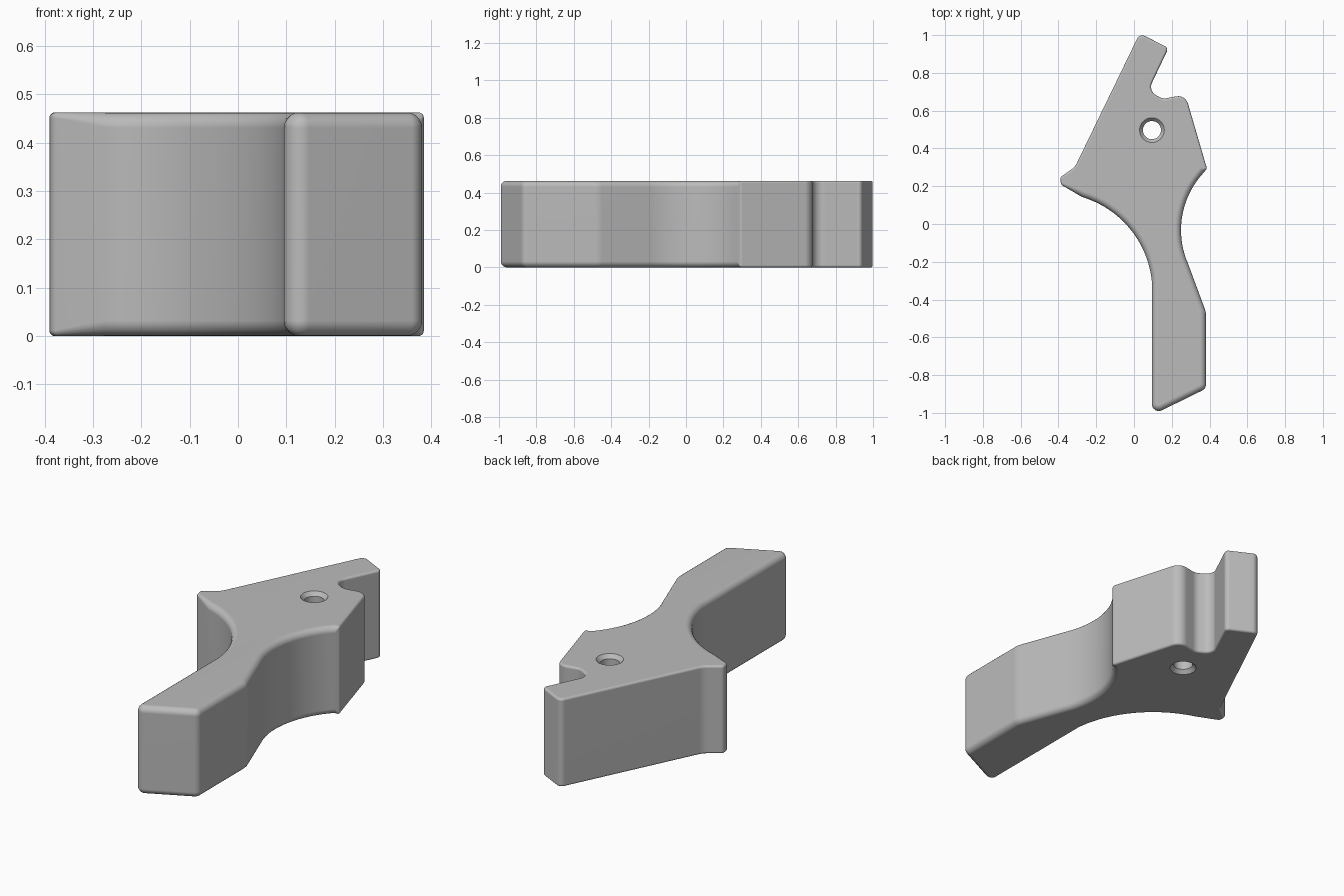
import bpy, bmesh, math
from mathutils import Vector

if "Cube" in bpy.data.objects:
    bpy.data.objects.remove(bpy.data.objects["Cube"])

HEIGHT, SOFT, CRISP = 0.463, 0.032, 0.012

grey = bpy.data.materials.new("plain grey")
grey.use_nodes = True
grey.diffuse_color = (0.5, 0.5, 0.5, 1)
grey.node_tree.nodes["Principled BSDF"].inputs["Base Color"].default_value = (0.5, 0.5, 0.5, 1)


def arc(a, m, b, rim, steps=20):
    """Points on the circle through a, m and b, ends included."""
    a, m, b = Vector(a), Vector(m), Vector(b)
    u, v = m - a, b - a
    d = 2 * u.cross(v)
    c = a + Vector((v.y * u.dot(u) - u.y * v.dot(v), u.x * v.dot(v) - v.x * u.dot(u))) / d
    turn = (b - c).angle_signed(a - c)
    out = []
    for i in range(steps + 1):
        t = turn * i / steps
        r = a - c
        out.append((c.x + r.x * math.cos(t) - r.y * math.sin(t),
                    c.y + r.x * math.sin(t) + r.y * math.cos(t), 0, rim))
    return out


def rounded(corners, steps=6):
    """Replace every corner (x, y, radius, rim) that has a radius by a fillet."""
    out = []
    for i, (x, y, r, rim) in enumerate(corners):
        p = Vector((x, y))
        if not r:
            out.append((p, rim))
            continue
        d0 = (Vector(corners[i - 1][:2]) - p).normalized()
        d1 = (Vector(corners[(i + 1) % len(corners)][:2]) - p).normalized()
        half = d0.angle(d1) / 2
        centre = p + (d0 + d1).normalized() * r / math.sin(half)
        s = p + d0 * r / math.tan(half) - centre
        e = p + d1 * r / math.tan(half) - centre
        for k in range(steps + 1):
            w = s.lerp(e, k / steps) if k in (0, steps) else s.slerp(e, k / steps)
            out.append((centre + w.normalized() * r, rim))
    return out


# Outline, anticlockwise from the tip of the finger lever
corners = [(0.095, -1.012, 0.036, SOFT), (0.381, -0.872, 0.036, SOFT),
           (0.381, -0.466, 0.1, SOFT)]
corners += arc((0.286, -0.21), (0.249, -0.04), (0.372, 0.275), SOFT)
corners += [(0.386, 0.294, 0.014, CRISP),
            (0.272, 0.685, 0.055, CRISP), (0.152, 0.662, 0.055, CRISP),
            (0.075, 0.705, 0.05, CRISP), (0.183, 0.932, 0.022, CRISP),
            (0.03, 1.009, 0.03, CRISP),
            (-0.312, 0.303, 0.08, CRISP), (-0.392, 0.246, 0.02, CRISP),
            (-0.386, 0.208, 0.02, CRISP)]
corners += arc((-0.275, 0.143), (0.0, -0.053), (0.095, -0.307), SOFT)
outline = rounded(corners)

# Inward direction at each outline point
count = len(outline)
inward = []
for i in range(count):
    p = outline[i][0]
    a = (p - outline[i - 1][0]).normalized()
    b = (outline[(i + 1) % count][0] - p).normalized()
    n = Vector((-a.y - b.y, a.x + b.x)).normalized()
    inward.append(n / max(n.dot(Vector((-a.y, a.x))), 0.5))

# Body: stacked rings give the rounded top and bottom rims
bm = bmesh.new()
rings = []
SEG = 5
angles = [math.pi / 2 * k / SEG for k in range(SEG + 1)]
for top in (False, True):
    for t in (reversed(angles) if top else angles):
        ring = []
        for (p, rim), n in zip(outline, inward):
            q = p + n * rim * (1 - math.sin(t))
            z = rim * (1 - math.cos(t))
            ring.append(bm.verts.new((q.x, q.y, HEIGHT - z if top else z)))
        rings.append(ring)
for lo, hi in zip(rings, rings[1:]):
    for i in range(count):
        j = (i + 1) % count
        bm.faces.new((lo[i], lo[j], hi[j], hi[i]))
bm.faces.new(reversed(rings[0]))
bm.faces.new(rings[-1])
mesh = bpy.data.meshes.new("trigger_lever")
bm.to_mesh(mesh)
bm.free()
mesh.materials.append(grey)
body = bpy.data.objects.new("trigger_lever", mesh)
bpy.context.collection.objects.link(body)

# Pivot hole: a spool-shaped cutter flared at both faces
bm = bmesh.new()
loops = []
for z, r in ((-0.02, 0.083), (0.02, 0.048), (HEIGHT - 0.02, 0.048), (HEIGHT + 0.02, 0.083)):
    loops.append([bm.verts.new((0.095 + r * math.cos(math.tau * k / 40),
                                0.497 + r * math.sin(math.tau * k / 40), z)) for k in range(40)])
for lo, hi in zip(loops, loops[1:]):
    for i in range(40):
        j = (i + 1) % 40
        bm.faces.new((lo[i], lo[j], hi[j], hi[i]))
bm.faces.new(reversed(loops[0]))
bm.faces.new(loops[-1])
cut_mesh = bpy.data.meshes.new("pivot_hole_cutter")
bm.to_mesh(cut_mesh)
bm.free()
cut_mesh.materials.append(grey)
cutter = bpy.data.objects.new("pivot_hole_cutter", cut_mesh)
cutter.hide_render = True
bpy.context.collection.objects.link(cutter)

bpy.ops.object.select_all(action='DESELECT')
body.select_set(True)
bpy.context.view_layer.objects.active = body
hole = body.modifiers.new("pivot_hole", 'BOOLEAN')
hole.operation = 'DIFFERENCE'
hole.solver = 'EXACT'
hole.object = cutter
bpy.ops.object.modifier_apply(modifier=hole.name)
bpy.data.objects.remove(cutter)

# Smooth rims with flat large faces
bpy.ops.object.shade_smooth_by_angle(angle=math.radians(30))
weighted = body.modifiers.new("weighted_normals", 'WEIGHTED_NORMAL')
weighted.keep_sharp = True
